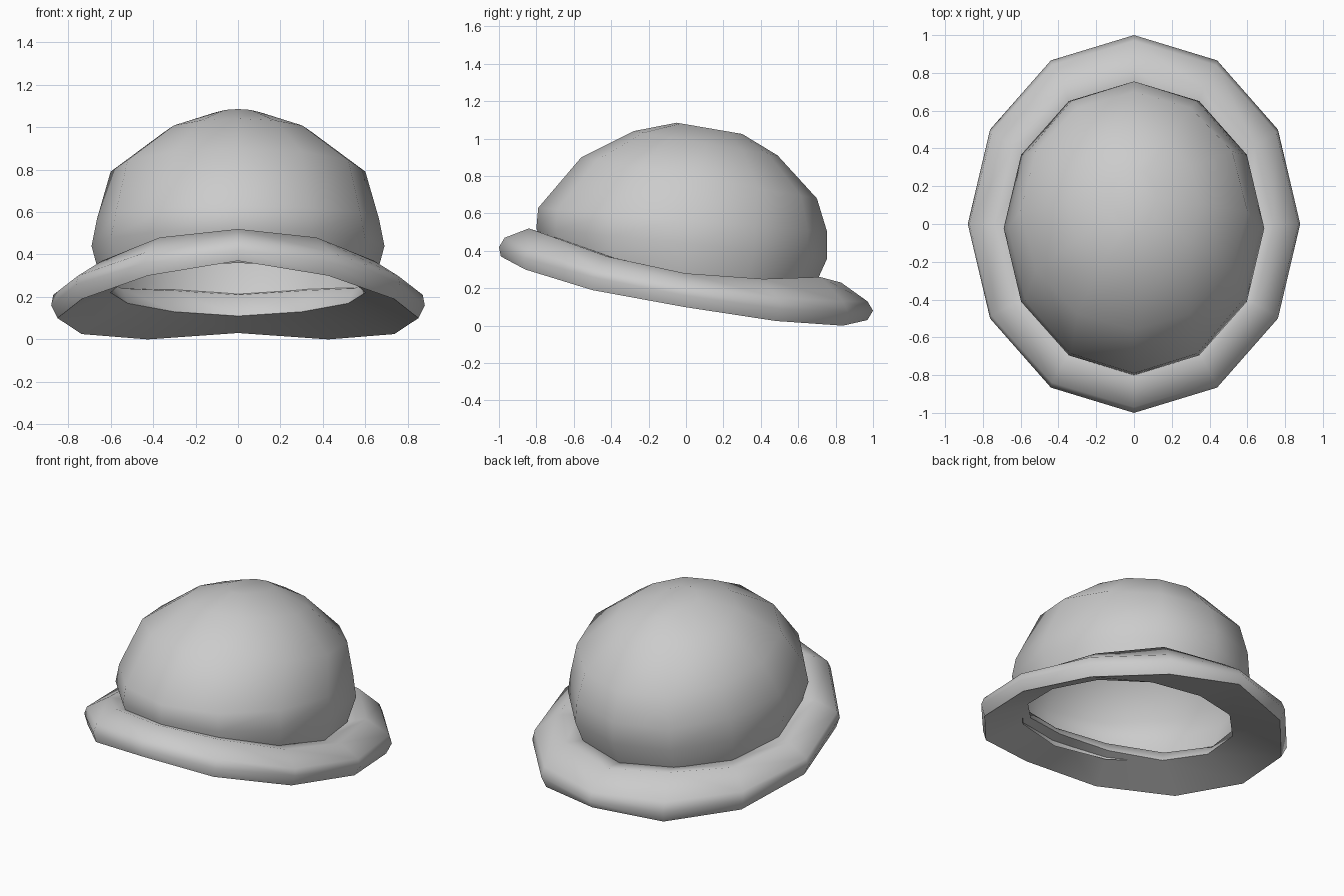
import bpy, bmesh, math

if "Cube" in bpy.data.objects:
    bpy.data.objects.remove(bpy.data.objects["Cube"])

SEG = 12

felt = bpy.data.materials.new("light_grey")
felt.diffuse_color = (0.6, 0.6, 0.6, 1)
felt.use_nodes = True
felt.node_tree.nodes["Principled BSDF"].inputs["Base Color"].default_value = felt.diffuse_color


def ring(bm, half_width, front, back, heights):
    """Twelve-sided oval; heights holds 7 values from front to back, mirrored in x."""
    mid, half = (front + back) / 2, (back - front) / 2
    verts = []
    for i in range(SEG):
        a = 2 * math.pi * i / SEG
        z = heights[min(i, SEG - i)]
        verts.append(bm.verts.new((half_width * math.sin(a), mid - half * math.cos(a), z)))
    return verts


def bridge(bm, a, b):
    for i in range(SEG):
        j = (i + 1) % SEG
        bm.faces.new((a[i], a[j], b[j], b[i]))


def finish(bm, name, angle):
    bmesh.ops.recalc_face_normals(bm, faces=bm.faces[:])
    mesh = bpy.data.meshes.new(name)
    bm.to_mesh(mesh)
    bm.free()
    mesh.materials.append(felt)
    obj = bpy.data.objects.new(name, mesh)
    bpy.context.collection.objects.link(obj)
    bpy.ops.object.select_all(action='DESELECT')
    obj.select_set(True)
    bpy.context.view_layer.objects.active = obj
    bpy.ops.object.shade_smooth_by_angle(angle=math.radians(angle))


# Crown: tilted open dome (half width, front y, front z, back y, back z)
levels = [
    (0.64, -0.73, 0.36, 0.66, 0.15),
    (0.69, -0.80, 0.52, 0.755, 0.36),
    (0.665, -0.79, 0.63, 0.755, 0.50),
    (0.60, -0.56, 0.90, 0.70, 0.68),
    (0.35, -0.28, 1.04, 0.49, 0.91),
    (0.12, -0.05, 1.085, 0.30, 1.025),
]
bm = bmesh.new()
rings = []
for w, fy, fz, by, bz in levels:
    zs = [fz + (bz - fz) * (1 - math.cos(math.pi * k / 6)) / 2 for k in range(7)]
    rings.append(ring(bm, w, fy, by, zs))
for a, b in zip(rings, rings[1:]):
    bridge(bm, a, b)
bm.faces.new(rings[-1])
finish(bm, "crown", 80)

# Brim: rolled closed loop, raised at the front
sections = [
    (0.74, -0.84, 0.83, (0.52, 0.48, 0.37, 0.28, 0.25, 0.26, 0.23)),     # crest
    (0.87, -0.97, 0.97, (0.47, 0.41, 0.30, 0.21, 0.15, 0.13, 0.13)),     # upper edge
    (0.88, -1.00, 1.00, (0.42, 0.36, 0.26, 0.16, 0.09, 0.07, 0.08)),     # widest
    (0.85, -0.99, 0.97, (0.37, 0.30, 0.19, 0.10, 0.025, 0.0, 0.03)),     # lower edge
    (0.60, -0.68, 0.61, (0.42, 0.38, 0.29, 0.22, 0.17, 0.13, 0.11)),     # inner lip
    (0.63, -0.72, 0.66, (0.48, 0.45, 0.36, 0.28, 0.24, 0.23, 0.21)),     # inner top
]
bm = bmesh.new()
rings = [ring(bm, *s) for s in sections]
for a, b in zip(rings, rings[1:] + rings[:1]):
    bridge(bm, a, b)
finish(bm, "brim", 80)
